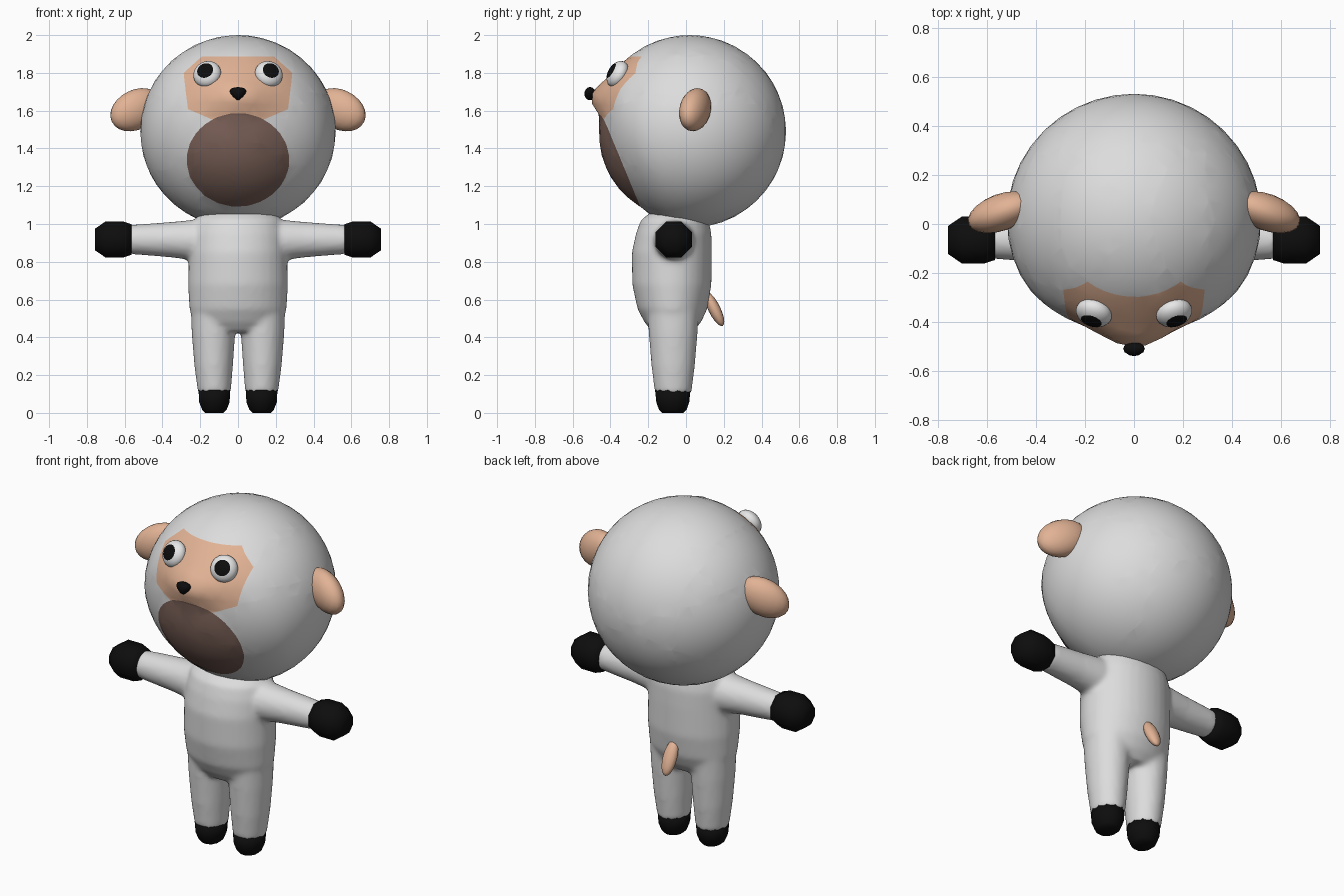
import bpy, bmesh, math
from mathutils import Vector, Matrix

if "Cube" in bpy.data.objects:
    bpy.data.objects.remove(bpy.data.objects["Cube"])


def material(name, rgb):
    m = bpy.data.materials.new(name)
    m.diffuse_color = (*rgb, 1)
    m.use_nodes = True
    m.node_tree.nodes["Principled BSDF"].inputs["Base Color"].default_value = m.diffuse_color
    return m


WOOL = material("wool white", (0.72, 0.72, 0.72))
TAN = material("tan skin", (0.76, 0.45, 0.30))
BROWN = material("mouth brown", (0.20, 0.12, 0.098))
BLACK = material("black", (0.004, 0.004, 0.004))
WHITE = material("eye white", (0.8, 0.8, 0.8))


def finish(name, bm, mats):
    bmesh.ops.recalc_face_normals(bm, faces=bm.faces[:])
    for f in bm.faces:
        f.smooth = True
    me = bpy.data.meshes.new(name)
    bm.to_mesh(me)
    bm.free()
    for m in mats:
        me.materials.append(m)
    ob = bpy.data.objects.new(name, me)
    bpy.context.collection.objects.link(ob)
    return ob


def loft(bm, rings, axis, sides):
    """Closed tube; ring = (position, centre a, centre b, radius a, radius b)."""
    loops = []
    for p, a, b, ra, rb in rings:
        loop = []
        for i in range(sides):
            t = 2 * math.pi * (i + 0.5) / sides
            u, v = a + ra * math.cos(t), b + rb * math.sin(t)
            loop.append(bm.verts.new((p, u, v) if axis == "x" else (u, v, p)))
        loops.append(loop)
    for l0, l1 in zip(loops, loops[1:]):
        for i in range(sides):
            j = (i + 1) % sides
            bm.faces.new((l0[i], l0[j], l1[j], l1[i]))
    bm.faces.new(loops[0])
    bm.faces.new(loops[-1])


def ellipsoid(name, centre, radii, rot, mat, seg=20, rings=12):
    bm = bmesh.new()
    bmesh.ops.create_uvsphere(bm, u_segments=seg, v_segments=rings, radius=1)
    bm.transform(Matrix.Translation(centre) @ rot.to_4x4() @ Matrix.Diagonal((*radii, 1)))
    return finish(name, bm, [mat])


# Head: sphere cut along the face patch outline and the mouth circle
C = Vector((0, 0.02, 1.49))
N = Vector((0, -0.92, -0.38)).normalized()
MOUTH_D = 0.433
outline = [(0, 1.888), (0.19, 1.888), (0.288, 1.80), (0.265, 1.60), (0.12, 1.53)]
bm = bmesh.new()
bmesh.ops.create_icosphere(bm, subdivisions=4, radius=0.51)
bm.transform(Matrix.Translation(C) @ Matrix.Diagonal((1.015, 1, 1, 1)))
planes = []
for (x0, z0), (x1, z1) in zip(outline, outline[1:]):
    for s in ((1,) if z0 == z1 else (1, -1)):
        planes.append((Vector((s * x0, 0, z0)), Vector((s * (z0 - z1), 0, x1 - x0))))
for co, no in planes + [(C + N * MOUTH_D, N)]:
    bmesh.ops.bisect_plane(bm, geom=bm.verts[:] + bm.edges[:] + bm.faces[:],
                           dist=1e-5, plane_co=co, plane_no=no)
for f in bm.faces:
    m = f.calc_center_median()
    if (m - C).dot(N) > MOUTH_D:
        f.material_index = 2
    elif m.y < 0 and all((m - co).dot(no) < 0 for co, no in planes):
        f.material_index = 1
# Flatten the wool around the mouth and push out the muzzle
for v in bm.verts:
    t = (v.co - C).dot(N)
    if t > MOUTH_D:
        v.co += N * (0.395 + (t - MOUTH_D) * 1.15 - t)
    elif t > 0.25:
        v.co -= N * (t - 0.25) * 0.21
    if v.co.y < 0:
        v.co.y -= 0.075 * math.exp(-(v.co.x / 0.15) ** 2 - ((v.co.z - 1.68) / 0.08) ** 2)
finish("head", bm, [WOOL, TAN, BROWN])

# Nose: small rounded triangle
bm = bmesh.new()
bmesh.ops.create_uvsphere(bm, u_segments=12, v_segments=8, radius=1)
for v in bm.verts:
    taper = 0.7 + 0.4 * v.co.z
    v.co = Vector((v.co.x * 0.056 * taper, v.co.y * 0.03, v.co.z * 0.035)) + Vector((0, -0.508, 1.69))
finish("nose", bm, [BLACK])

for s, side in ((1, "right"), (-1, "left")):
    # Eyes: flattened spheres whose front cap is the pupil
    rot = Vector((s * 0.26, -0.8, 0.46)).to_track_quat("Z", "Y").to_matrix()
    bm = bmesh.new()
    bmesh.ops.create_uvsphere(bm, u_segments=24, v_segments=20, radius=1)
    for f in bm.faces:
        f.material_index = int(f.calc_center_median().z > math.cos(math.radians(36)))
    bm.transform(Matrix.Translation((s * 0.163, -0.362, 1.793)) @ rot.to_4x4()
                 @ Matrix.Diagonal((0.075, 0.075, 0.05, 1)))
    finish(side + "_eye", bm, [WHITE, BLACK])

    # Drooping ears
    rot = Matrix.Rotation(math.radians(-s * 20), 3, "Z") @ Matrix.Rotation(math.radians(s * 25), 3, "Y")
    ellipsoid(side + "_ear", (s * 0.54, 0.048, 1.605), (0.15, 0.075, 0.105), rot, TAN)

    # Hands and feet
    bm = bmesh.new()
    loft(bm, [(s * x, -0.065, 0.918, r, r) for x, r in
              ((0.565, 0.088), (0.61, 0.104), (0.70, 0.104), (0.757, 0.062))], "x", 8)
    finish(side + "_hand", bm, [BLACK])
    bm = bmesh.new()
    loft(bm, [(z, s * 0.125, -0.07, rx, ry) for z, rx, ry in
              ((0.12, 0.087, 0.097), (0.055, 0.083, 0.09), (0.015, 0.066, 0.075), (0, 0.05, 0.058))],
         "z", 12)
    finish(side + "_foot", bm, [BLACK])

# Body: torso, arms and legs fused into one soft skin
bm = bmesh.new()
loft(bm, [(0.43, 0, -0.07, 0.16, 0.11), (0.48, 0, -0.07, 0.235, 0.15), (0.55, 0, -0.072, 0.258, 0.185),
          (0.68, 0, -0.075, 0.265, 0.21), (0.85, 0, -0.075, 0.26, 0.212), (0.95, 0, -0.065, 0.255, 0.2),
          (1.02, 0, -0.06, 0.235, 0.18), (1.06, 0, -0.05, 0.19, 0.14)], "z", 32)
for s in (1, -1):
    loft(bm, [(s * x, -0.065, z, r, r) for x, z, r in
              ((0.1, 0.915, 0.115), (0.24, 0.915, 0.108), (0.35, 0.917, 0.095), (0.58, 0.918, 0.077))],
         "x", 20)
    loft(bm, [(z, s * cx, -0.068, rx, ry) for z, cx, rx, ry in
              ((0.58, 0.13, 0.122, 0.14), (0.42, 0.13, 0.116, 0.13),
               (0.25, 0.129, 0.103, 0.116), (0.10, 0.125, 0.087, 0.097))], "z", 20)
body = finish("body", bm, [WOOL])
rem = body.modifiers.new("fuse", "REMESH")
rem.mode = "VOXEL"
rem.voxel_size = 0.014
rem.use_smooth_shade = True
smo = body.modifiers.new("soften", "SMOOTH")
smo.factor = 0.5
smo.iterations = 8

# Tail
rot = Vector((0, 0.42, -0.85)).to_track_quat("Z", "Y").to_matrix()
ellipsoid("tail", (0, 0.15, 0.55), (0.042, 0.032, 0.1), rot, TAN, 14, 10)
